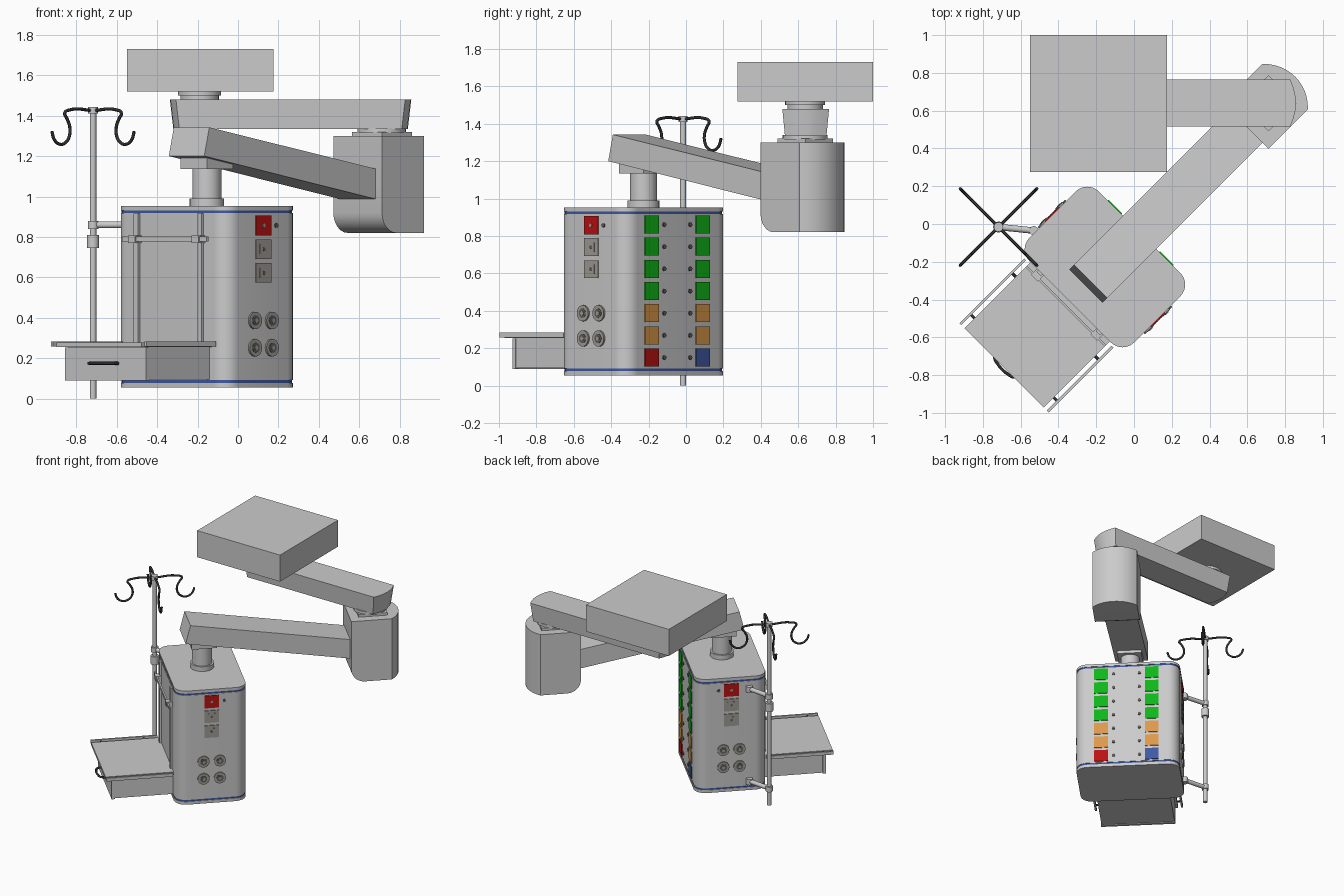
import bpy, bmesh, math
from mathutils import Matrix, Vector

if "Cube" in bpy.data.objects:
    bpy.data.objects.remove(bpy.data.objects["Cube"])

def mat(name, r, g, b):
    m = bpy.data.materials.new(name)
    m.diffuse_color = (r, g, b, 1)
    m.use_nodes = True
    m.node_tree.nodes["Principled BSDF"].inputs["Base Color"].default_value = m.diffuse_color
    return m

GREY = mat("light grey", .6, .6, .6)
WARM = mat("warm grey", .36, .34, .31)
DARK = mat("charcoal", .03, .03, .033)
MID = mat("socket grey", .12, .115, .11)
GREEN = mat("green", .005, .47, .01)
ORANGE = mat("orange", .72, .32, .07)
RED = mat("red", .5, .006, .006)
BLUE = mat("blue", .05, .1, .37)

# the lower arm and cabinet are turned 45 degrees: local x = u, local y = v
TURN = Matrix.Rotation(math.radians(45), 4, 'Z')
CU, CV = -.27, -.052        # cabinet centre in the turned frame

def finish(name, bm, m, turned=True):
    bmesh.ops.recalc_face_normals(bm, faces=bm.faces)
    if turned:
        bm.transform(TURN)
    me = bpy.data.meshes.new(name)
    bm.to_mesh(me)
    bm.free()
    me.materials.append(m)
    me.shade_smooth()
    me.set_sharp_from_angle(angle=math.radians(30))
    ob = bpy.data.objects.new(name, me)
    bpy.context.collection.objects.link(ob)
    return ob

def extrude(bm, pts, offset):
    f = bm.faces.new([bm.verts.new(p) for p in pts])
    ext = bmesh.ops.extrude_face_region(bm, geom=[f])['geom']
    top = [e for e in ext if isinstance(e, bmesh.types.BMVert)]
    bmesh.ops.translate(bm, verts=top, vec=offset)

def prism(name, plan, z0, z1, m, turned=True):
    bm = bmesh.new()
    extrude(bm, [(x, y, z0) for x, y in plan], (0, 0, z1 - z0))
    return finish(name, bm, m, turned)

def box(name, x0, x1, y0, y1, z0, z1, m, turned=True):
    return prism(name, [(x0, y0), (x1, y0), (x1, y1), (x0, y1)], z0, z1, m, turned)

def cyl(name, a, b, r, m, turned=True, seg=32, r2=None):
    a, b = Vector(a), Vector(b)
    bm = bmesh.new()
    bmesh.ops.create_cone(bm, cap_ends=True, segments=seg, radius1=r,
                          radius2=r if r2 is None else r2, depth=(b - a).length)
    q = (b - a).to_track_quat('Z', 'Y').to_matrix().to_4x4()
    bm.transform(Matrix.Translation((a + b) / 2) @ q)
    return finish(name, bm, m, turned)

def rounded(hu, hv, r, n=8):
    pts = []
    for i, (sx, sy) in enumerate([(1, 1), (-1, 1), (-1, -1), (1, -1)]):
        for k in range(n + 1):
            t = math.radians(90 * i + 90 * k / n)
            pts.append((CU + sx * (hu - r) + r * math.cos(t), CV + sy * (hv - r) + r * math.sin(t)))
    return pts

def wire(name, pts, r, m, matrix):
    cu = bpy.data.curves.new(name, 'CURVE')
    cu.dimensions = '3D'
    cu.bevel_depth, cu.bevel_resolution, cu.resolution_u = r, 2, 5
    cu.use_fill_caps = True
    sp = cu.splines.new('BEZIER')
    sp.bezier_points.add(len(pts) - 1)
    for bp, p in zip(sp.bezier_points, pts):
        bp.co = p
        bp.handle_left_type = bp.handle_right_type = 'AUTO'
    cu.materials.append(m)
    ob = bpy.data.objects.new(name, cu)
    ob.matrix_world = matrix
    bpy.context.collection.objects.link(ob)

# ceiling mount and swivel
box("ceiling_box", -.55, .175, .275, 1, 1.52, 1.73, GREY, False)
cyl("ceiling_swivel", (-.19, .637, 1.5), (-.19, .637, 1.525), .107, GREY, False)
cyl("ceiling_neck", (-.19, .637, 1.47), (-.19, .637, 1.5), .095, GREY, False)

# upper arm: slightly tapered downwards, shallow curved ends
plan = []
for k in range(7):
    t = -1 + k / 3
    plan.append((.857 - .03 * t * t, .64 + .125 * t))
plan += [(.52 - x, y) for x, y in reversed(plan)]
arm = prism("upper_arm", plan, 1.335, 1.48, GREY, False)
for v in arm.data.vertices:
    if v.co.z < 1.4:
        v.co.x -= .017 if v.co.x > .26 else -.017
        v.co.y -= .014 if v.co.y > .64 else -.014

# elbow joint
cyl("elbow_swivel", (.71, .637, 1.315), (.71, .637, 1.34), .12, GREY, False)
box("elbow_plate", .85, 1.06, CV - .105, CV + .105, 1.295, 1.32, GREY)
plan = [(.785, CV + .17), (.785, CV - .17)]
for k in range(13):
    t = -1 + k / 6
    plan.append((.925 + math.sqrt(.23 ** 2 - (.17 * t) ** 2), CV + .17 * t))
bm = bmesh.new()
extrude(bm, [(x, y, .82) for x, y in plan], (0, 0, .48))
low = [e for e in bm.edges if all(v.co.z < .83 and v.co.x < .79 for v in e.verts)]
bmesh.ops.bevel(bm, geom=low, offset=.1, segments=6, profile=.5, affect='EDGES')
finish("elbow_housing", bm, GREY)

# sloping lower arm
bm = bmesh.new()
extrude(bm, [(u, CV - .124, z) for u, z in
             [(-.412, 1.2), (.8, .985), (.8, 1.135), (-.377, 1.342)]], (0, .248, 0))
finish("lower_arm", bm, GREY)

# cabinet column
box("column_plate", CU - .092, CU + .092, CV - .092, CV + .092, 1.135, 1.2, GREY)
cyl("column", (CU, CV, .97), (CU, CV, 1.14), .072, GREY)
cyl("column_flange", (CU, CV, .95), (CU, CV, .99), .085, GREY)

# cabinet with caps and blue trim lines
prism("cabinet", rounded(.26, .392, .087), .092, .918, GREY)
for n, z0, z1 in (("bottom", .055, .078), ("top", .932, .953)):
    prism(n + "_cap", rounded(.26, .392, .087), z0, z1, GREY)
for n, z0, z1 in (("bottom", .077, .093), ("top", .917, .933)):
    prism(n + "_trim", rounded(.256, .388, .083), z0, z1, BLUE)

# outlet wall: two columns of coloured plates
U = CU + .26
for s in (-1, 1):
    for i in range(7):
        z = .861 - .1185 * i
        m = GREEN if i < 4 else ORANGE if i < 6 else (RED if s < 0 else BLUE)
        v = CV - .006 + s * .193
        box("outlet_plate", U - .01, U + .006, v - .052, v + .052, z - .048, z + .048, m)
        v = CV - .006 + s * .098
        cyl("outlet_stud", (U - .01, v, z), (U + .006, v, z), .012, MID, seg=16)

# both end walls: switch, sockets and gas ports
for s in (-1, 1):
    w = CV + s * .392
    def plate(name, u, z, hu, hz, d, m):
        a, b = sorted((w - s * .01, w + s * d))
        box(name, u - hu, u + hu, a, b, z - hz, z + hz, m)
    def port(name, u, z, r, d, m):
        cyl(name, (u, w - s * .01, z), (u, w + s * d, z), r, m, seg=24)
    plate("switch_plate", CU, .857, .053, .049, .006, RED)
    port("switch_button", CU, .857, .01, .009, WARM)
    port("end_stud", CU + .092, .857, .011, .006, MID)
    for z in (.74, .622):
        plate("socket_plate", CU, z, .053, .048, .006, WARM)
        plate("socket_inset", CU, z, .028, .025, .008, WARM)
        port("socket_hole", CU, z, .009, .01, MID)
    for du in (-.059, .059):
        for z in (.387, .252):
            port("gas_port_ring", CU + du, z, .043, .01, WARM)
            port("gas_port_well", CU + du, z, .025, .012, MID)
            port("gas_port_core", CU + du, z, .012, .015, WARM)

# equipment rails on the shelf wall
B = CU - .26
for s in (-1, 1):
    v = CV + s * .222
    box("upright_track", B - .014, B + .01, v - .016, v + .016, .27, .915, GREY)
    box("rail_clamp", B - .045, B, v - .025, v + .025, .77, .808, GREY)
box("cross_rail", B - .038, B - .026, CV - .297, CV + .297, .778, .802, GREY)

# shelf, side rails and drawer
box("shelf_top", -1.025, B + .005, CV - .297, CV + .297, .255, .277, GREY)
for s in (-1, 1):
    v = CV + s * .327
    box("shelf_rail", -1.025, B - .01, v - .007, v + .007, .258, .283, GREY)
    for u in (-.95, -.64):
        cyl("rail_spacer", (u, CV + s * .29, .268), (u, v, .268), .008, DARK, seg=12)
box("drawer_body", -.96, B + .005, CV - .278, CV + .278, .095, .256, GREY)
box("drawer_front", -.978, -.955, CV - .283, CV + .283, .09, .252, GREY)
wire("drawer_handle", [(-.975, CV - .088, .175), (-1.02, CV - .075, .175), (-1.033, CV - .045, .175),
                       (-1.033, CV + .045, .175), (-1.02, CV + .075, .175), (-.975, CV + .088, .175)],
     .008, DARK, TURN)

# drip stand
PX, PY = -.717, -.016
def stand(name, z0, z1, r, m=GREY):
    cyl(name, (PX, PY, z0), (PX, PY, z1), r, m, False, 20)
stand("stand_pole", 0, 1.43, .016)
stand("pole_top", 1.41, 1.442, .025)
stand("pole_collar", .745, .81, .029)
for z in (.13, .86):
    stand("bracket_ring", z - .02, z + .02, .026)
    cyl("bracket_arm", (PX, PY, z), (-.53, -.035, z), .017, GREY, False, 16)
    cyl("bracket_knuckle", (-.53, -.035, z - .022), (-.53, -.035, z + .022), .024, GREY, False, 20)
    cyl("bracket_foot", (-.53, -.035, z), (-.49, -.075, z), .02, GREY, False, 16)

# four drip hooks
hook = [(0, 1.425), (.165, 1.428), (.198, 1.412), (.182, 1.385), (.163, 1.345),
        (.165, 1.3), (.19, 1.268), (.23, 1.258), (.27, 1.28), (.288, 1.322)]
for k in range(4):
    wire("drip_hook", [(r, 0, z) for r, z in hook], .008, DARK,
         Matrix.Translation((PX, PY, 0)) @ Matrix.Rotation(math.radians(45 + 90 * k), 4, 'Z'))
